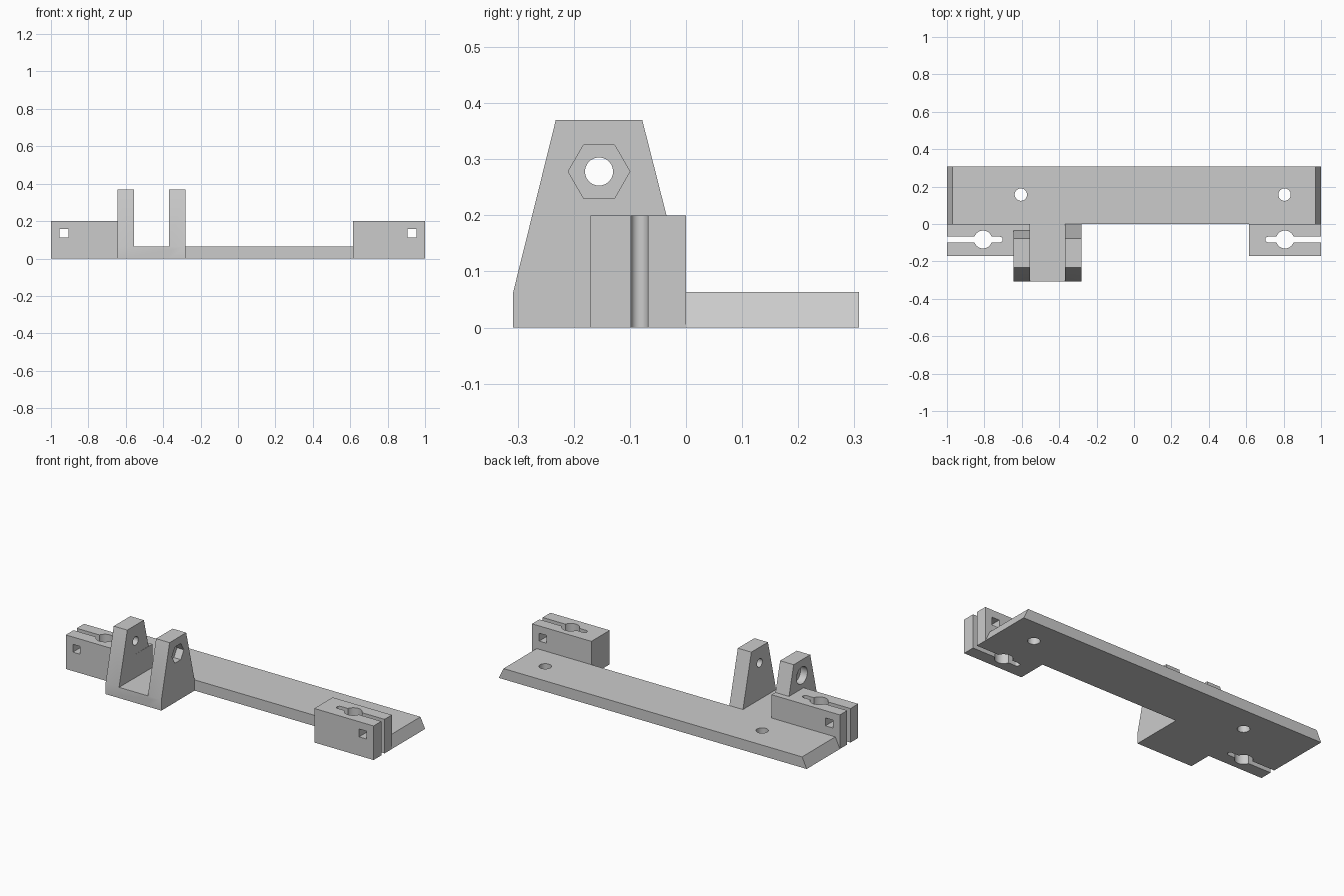
import bpy
import math
from mathutils import Vector

default = bpy.data.objects.get("Cube")
if default:
    bpy.data.objects.remove(default, do_unlink=True)

grey = bpy.data.materials.new("plain grey")
grey.use_nodes = True
COLOUR = (0.6, 0.6, 0.6, 1)
grey.diffuse_color = COLOUR
grey.node_tree.nodes["Principled BSDF"].inputs["Base Color"].default_value = COLOUR


def prism(name, outline, axis, lo, hi):
    """Extrude a 2D outline along an axis; the outline uses the other two axes in order."""
    def place(p, d):
        c = list(p)
        c.insert("xyz".index(axis), d)
        return Vector(c)
    n = len(outline)
    verts = [place(p, d) for d in (lo, hi) for p in outline]
    faces = [tuple(reversed(range(n))), tuple(range(n, 2 * n))]
    faces += [(i, (i + 1) % n, n + (i + 1) % n, n + i) for i in range(n)]
    if axis == "y":
        faces = [tuple(reversed(f)) for f in faces]
    mesh = bpy.data.meshes.new(name)
    mesh.from_pydata(verts, [], faces)
    mesh.materials.append(grey)
    obj = bpy.data.objects.new(name, mesh)
    bpy.context.collection.objects.link(obj)
    return obj


def box(name, x, y, z):
    return prism(name, [(x[0], y[0]), (x[1], y[0]), (x[1], y[1]), (x[0], y[1])], "z", *z)


def ring(centre, radius, sides=48):
    return [(centre[0] + radius * math.cos(math.tau * i / sides),
             centre[1] + radius * math.sin(math.tau * i / sides)) for i in range(sides)]


def combine(body, other, operation):
    """Apply an exact boolean and discard the helper."""
    mod = body.modifiers.new(operation.lower(), "BOOLEAN")
    mod.operation = operation
    mod.solver = "EXACT"
    mod.object = other
    bpy.context.view_layer.objects.active = body
    bpy.ops.object.modifier_apply(modifier=mod.name)
    bpy.data.objects.remove(other, do_unlink=True)


PLATE = 0.063      # plate thickness
BACK = 0.308       # back edge
TOP = 0.2          # clamp block height
PIVOT = (-0.155, 0.278)
SLOT_Y = -0.083

# Long base plate with sloping ends
body = prism("mounting_bracket", [(-1, 0), (1, 0), (0.97, PLATE), (-0.97, PLATE)], "y", 0, BACK)

# Foot under the two upright lugs
combine(body, box("lug_foot", (-0.645, -0.283), (-BACK, 0), (0, PLATE)), "UNION")

# Clamp blocks at both ends
combine(body, box("right_block", (-1, -0.556), (-0.17, 0), (0, TOP)), "UNION")
combine(body, box("left_block", (0.615, 1), (-0.17, 0), (0, TOP)), "UNION")

# Tapered upright lugs
lug = [(-BACK, 0), (0, 0), (0, PLATE), (-0.078, 0.37), (-0.232, 0.37), (-BACK, PLATE)]
for x in (-0.645, -0.37):
    combine(body, prism("lug", lug, "x", x, x + 0.088), "UNION")

# Pivot bore, nut pocket and round head pocket
cutters = [
    prism("pivot_bore", ring(PIVOT, 0.025), "x", -0.7, -0.2),
    prism("nut_pocket", ring(PIVOT, 0.055, 6), "x", -0.327, -0.2),
    prism("head_pocket", ring(PIVOT, 0.05), "x", -0.7, -0.601),
]

for side in (-1, 1):
    # Rod hole and round-ended clamping slot, open at the outer end
    cutters.append(prism("rod_hole", ring((side * 0.807, SLOT_Y), 0.048), "z", -0.1, 0.3))
    arc = [math.pi * (i / 16 - 0.5) for i in range(17)]
    slot = [(0.717 - 0.015 * math.cos(a), SLOT_Y + 0.015 * math.sin(a)) for a in arc]
    slot += [(1.1, SLOT_Y + 0.015), (1.1, SLOT_Y - 0.015)]
    slot = [(side * x, y) for x, y in slot]
    if side > 0:
        slot.reverse()
    cutters.append(prism("clamp_slot", slot, "z", -0.1, 0.3))
    # Square clamp-bolt hole
    x = side * 0.93
    cutters.append(box("square_hole", (x - 0.024, x + 0.024), (-0.3, 0.1), (0.111, 0.157)))

# Screw holes through the plate
for x in (-0.605, 0.805):
    cutters.append(prism("screw_hole", ring((x, 0.157), 0.033), "z", -0.1, 0.3))

for cutter in cutters:
    combine(body, cutter, "DIFFERENCE")

# Smooth bores, sharp edges
bpy.ops.object.select_all(action="DESELECT")
body.select_set(True)
bpy.context.view_layer.objects.active = body
bpy.ops.object.shade_smooth_by_angle(angle=math.radians(30))
